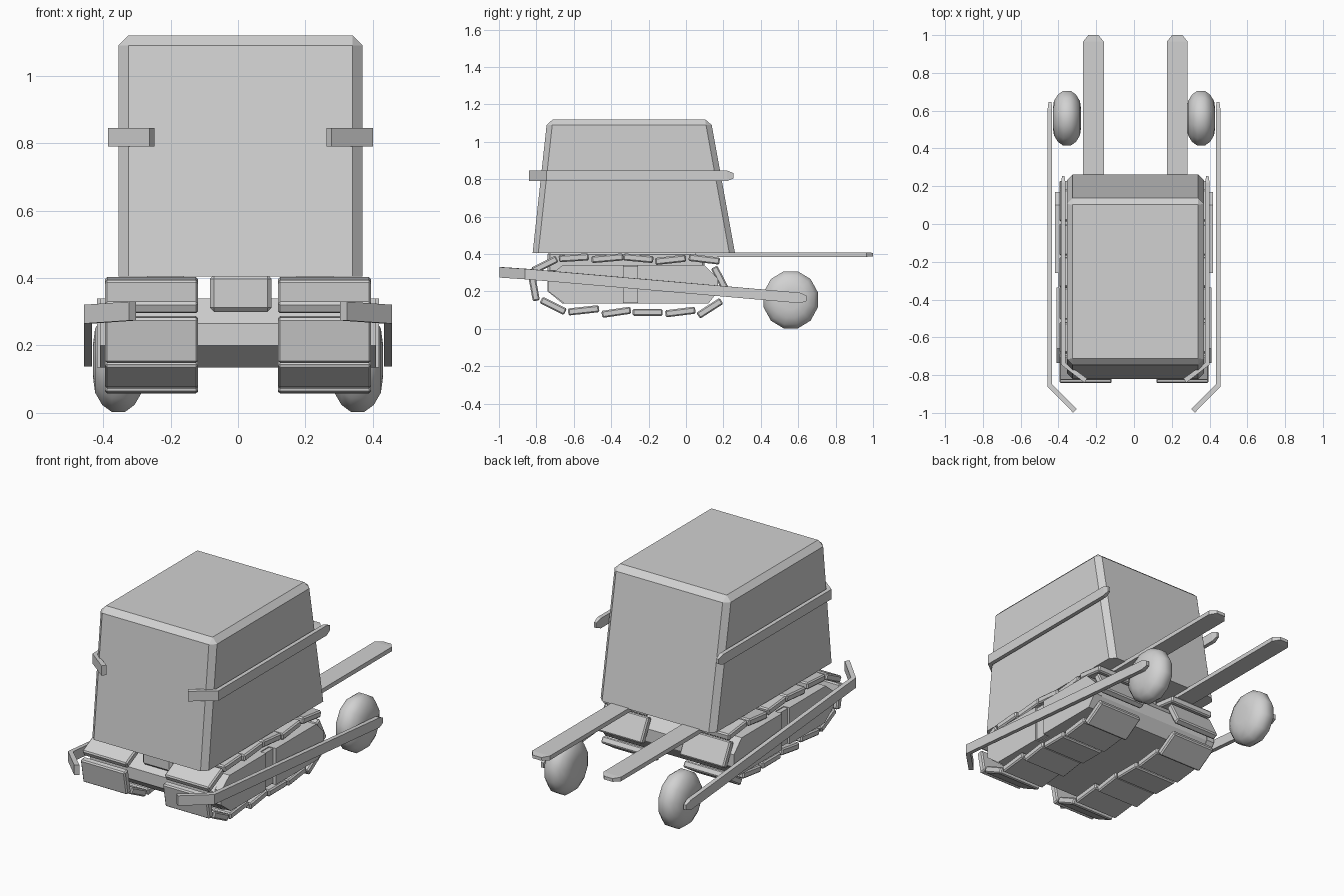
import bpy, bmesh, math
from mathutils import Vector

if "Cube" in bpy.data.objects:
    bpy.data.objects.remove(bpy.data.objects["Cube"])

grey = bpy.data.materials.new("light_grey")
grey.use_nodes = True
COLOUR = (0.64, 0.64, 0.64, 1)
grey.diffuse_color = COLOUR
grey.node_tree.nodes["Principled BSDF"].inputs["Base Color"].default_value = COLOUR


def finish(name, bm):
    bmesh.ops.recalc_face_normals(bm, faces=bm.faces[:])
    mesh = bpy.data.meshes.new(name)
    bm.to_mesh(mesh)
    bm.free()
    mesh.materials.append(grey)
    obj = bpy.data.objects.new(name, mesh)
    bpy.context.collection.objects.link(obj)
    return obj


def loft(name, rings, bevel=0, keep=lambda e: True):
    """Skin a list of equal-length point rings and cap both ends."""
    bm = bmesh.new()
    rows = [[bm.verts.new(p) for p in ring] for ring in rings]
    for a, b in zip(rows, rows[1:]):
        for i in range(len(a)):
            j = (i + 1) % len(a)
            bm.faces.new((a[i], a[j], b[j], b[i]))
    bm.faces.new(rows[0])
    bm.faces.new(rows[-1])
    if bevel:
        bmesh.ops.recalc_face_normals(bm, faces=bm.faces[:])
        edges = [e for e in bm.edges if keep(e)]
        bmesh.ops.bevel(bm, geom=edges, offset=bevel, segments=1, affect='EDGES')
    return finish(name, bm)


def side_prism(name, outline, x0, x1, bevel=0):
    """Extrude a (y, z) outline across x."""
    return loft(name, [[(x, y, z) for y, z in outline] for x in (x0, x1)], bevel)


def bar(name, side, stations, shift=0):
    """Flat bar through stations of outer xy, inner xy, centre z, half height."""
    rings = []
    for (ox, oy), (ix, iy), z, h in stations:
        o, i = side * ox + shift, side * ix + shift
        rings.append([(o, oy, z - h), (o, oy, z + h), (i, iy, z + h), (i, iy, z - h)])
    return loft(name, rings)


def rect(x0, x1, y0, y1, z):
    return [(x0, y0, z), (x1, y0, z), (x1, y1, z), (x0, y1, z)]


# Tapered cabin with chamfered upright and top edges
BASE_Z = 0.405
loft("cabin", [rect(-0.355, 0.37, -0.82, 0.262, BASE_Z),
               rect(-0.355, 0.37, -0.742, 0.132, 1.12)], 0.03,
     lambda e: max(v.co.z for v in e.verts) > BASE_Z + 0.1)

# Chassis between the tracks and the pedestal under the cabin
side_prism("chassis", [(-0.66, 0.34), (0.1, 0.34), (0.165, 0.27), (0.165, 0.2),
                       (0.12, 0.135), (-0.66, 0.135), (-0.74, 0.2), (-0.74, 0.265)],
           -0.375, 0.375)
side_prism("pedestal", [(-0.74, 0.41), (0.1, 0.41), (0.1, 0.3), (-0.74, 0.3)],
           -0.083, 0.1, 0.012)

# Centre lines of the track shoes as (y, z) pairs
SHOES = [((-0.82, 0.31), (-0.69, 0.375)),
         ((-0.68, 0.375), (-0.52, 0.385)), ((-0.505, 0.37), (-0.335, 0.385)),
         ((-0.335, 0.385), (-0.175, 0.37)), ((-0.165, 0.36), (0.0, 0.378)),
         ((0.015, 0.382), (0.18, 0.362)),
         ((0.15, 0.33), (0.215, 0.205)), ((0.19, 0.15), (0.065, 0.07)),
         ((0.05, 0.1), (-0.11, 0.08)), ((-0.125, 0.088), (-0.285, 0.088)),
         ((-0.295, 0.1), (-0.45, 0.077)), ((-0.465, 0.108), (-0.63, 0.09)),
         ((-0.645, 0.09), (-0.775, 0.155)), ((-0.8, 0.15), (-0.825, 0.285))]
SHOE_HALF = 0.019

for side, label in ((1, "left"), (-1, "right")):
    # Track shoes
    for n, (a, b) in enumerate(SHOES):
        a, b = Vector(a), Vector(b)
        d = (b - a).normalized()
        off = Vector((-d.y, d.x)) * SHOE_HALF
        side_prism(f"{label}_track_shoe_{n + 1}", [a + off, b + off, b - off, a - off],
                   side * 0.118, side * 0.395, 0.007)

    # Raised side panels and the recessed strip between them
    side_prism(f"{label}_front_panel", [(-0.335, 0.34), (-0.66, 0.34), (-0.735, 0.28),
               (-0.735, 0.2), (-0.65, 0.135), (-0.335, 0.135)], side * 0.37, side * 0.41)
    side_prism(f"{label}_rear_panel", [(-0.26, 0.34), (0.1, 0.34), (0.17, 0.27),
               (0.17, 0.2), (0.12, 0.135), (-0.26, 0.135)], side * 0.37, side * 0.418)
    side_prism(f"{label}_panel_strip", [(-0.335, 0.335), (-0.26, 0.335),
               (-0.26, 0.14), (-0.335, 0.14)], side * 0.37, side * 0.4)

    # Guard rail around the cabin, hooked inwards at the front
    bar(f"{label}_cabin_rail", side, [
        ((0.27, -0.84), (0.255, -0.818), 0.818, 0.028),
        ((0.393, -0.745), (0.37, -0.735), 0.818, 0.028),
        ((0.393, 0.22), (0.37, 0.22), 0.818, 0.028),
        ((0.388, 0.255), (0.375, 0.255), 0.818, 0.014)], 0.007)

    # Sloping wheel arm, hooked inwards at the front
    bar(f"{label}_wheel_arm", side, [
        ((0.323, -0.998), (0.303, -0.98), 0.302, 0.028),
        ((0.457, -0.862), (0.433, -0.85), 0.293, 0.028),
        ((0.457, 0.61), (0.433, 0.61), 0.165, 0.028),
        ((0.453, 0.645), (0.437, 0.645), 0.163, 0.014)])

    # Lifting fork with tapered tip
    fork_x = side * 0.222 + 0.007
    bar(f"{label}_fork", 1, [
        ((fork_x + w, y), (fork_x - w, y), 0.397, h)
        for y, w, h in ((0.05, 0.055, 0.012), (0.965, 0.055, 0.012), (1.0, 0.027, 0.009))])

    # Rounded rear wheel
    steps = 12
    profile = [(-0.075, 0.05), (-0.069, 0.092), (-0.048, 0.127), (-0.02, 0.147),
               (0.02, 0.147), (0.048, 0.127), (0.069, 0.092), (0.075, 0.05)]
    rings = []
    for x, r in profile:
        turns = [math.tau * (k + 0.5) / steps for k in range(steps)]
        rings.append([(side * 0.355 + x, 0.56 + r * 1.02 * math.cos(t),
                       0.155 + r * 1.07 * math.sin(t)) for t in turns])
    wheel = loft(f"{label}_wheel", rings)
    for poly in wheel.data.polygons:
        poly.use_smooth = True
